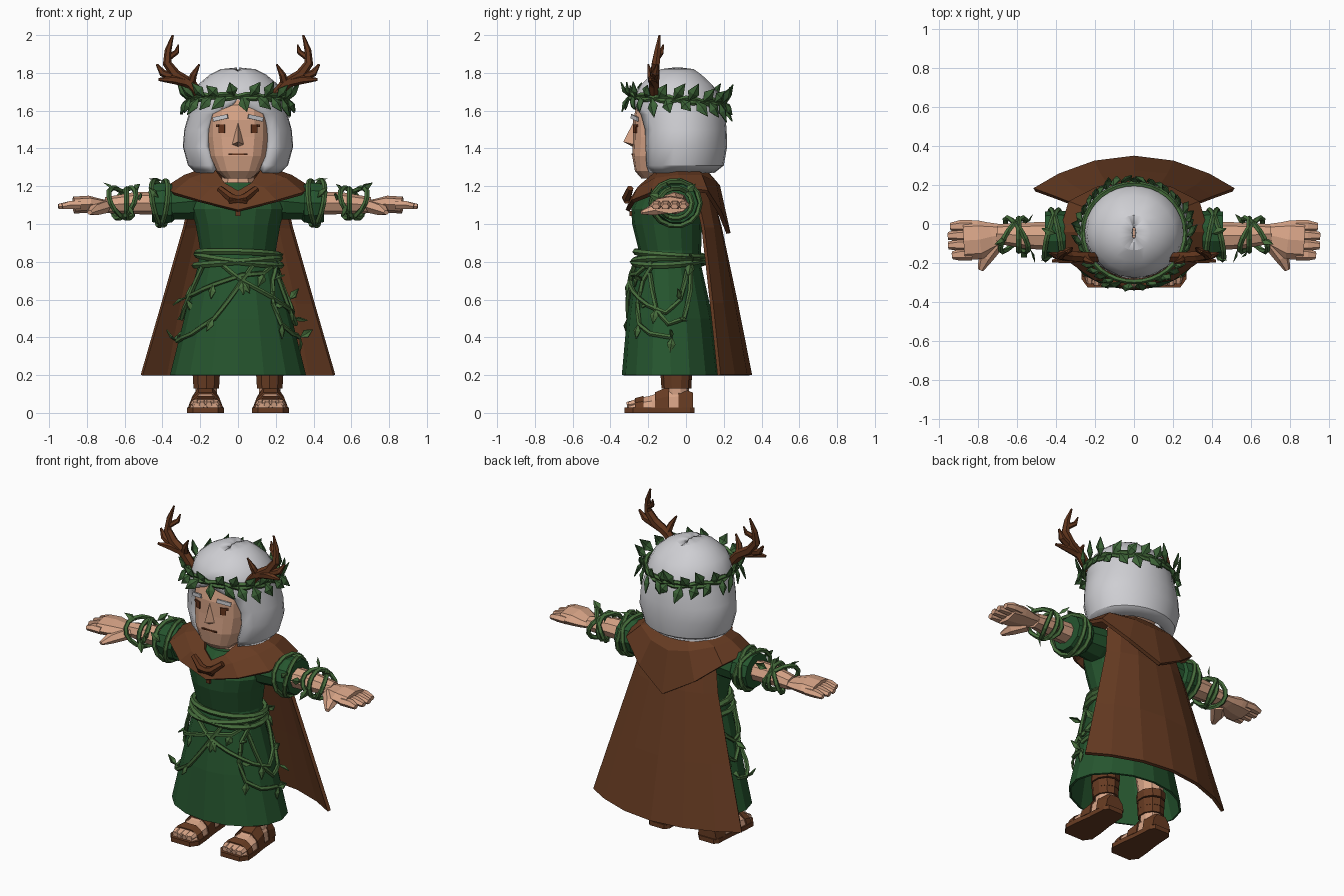
import bpy, bmesh, math, random
from mathutils import Vector as V, Matrix

if "Cube" in bpy.data.objects:
    bpy.data.objects.remove(bpy.data.objects["Cube"])
random.seed(4)

def mat(name, rgb):
    m = bpy.data.materials.new(name)
    m.diffuse_color = (*rgb, 1)
    m.use_nodes = True
    m.node_tree.nodes["Principled BSDF"].inputs["Base Color"].default_value = m.diffuse_color
    return m

GREEN = mat("dress green", (0.019, 0.092, 0.028))
VINE = mat("vine green", (0.062, 0.155, 0.045))
LEAF = mat("leaf green", (0.045, 0.125, 0.038))
CAPE = mat("cape brown", (0.135, 0.044, 0.016))
WOOD = mat("antler brown", (0.12, 0.036, 0.012))
SKIN = mat("skin", (0.68, 0.37, 0.24))
HAIR = mat("white hair", (0.62, 0.62, 0.65))
DARK = mat("dark brown", (0.13, 0.035, 0.012))

def finish(bm, name, m, thick=0, offset=0, smooth=None):
    bmesh.ops.remove_doubles(bm, verts=bm.verts, dist=0.0005)
    bmesh.ops.recalc_face_normals(bm, faces=bm.faces)
    me = bpy.data.meshes.new(name)
    bm.to_mesh(me)
    bm.free()
    me.materials.append(m)
    ob = bpy.data.objects.new(name, me)
    bpy.context.collection.objects.link(ob)
    if thick:
        mod = ob.modifiers.new("thickness", 'SOLIDIFY')
        mod.thickness, mod.offset = thick, offset
    if smooth:
        bpy.context.view_layer.objects.active = ob
        ob.select_set(True)
        bpy.ops.object.shade_smooth_by_angle(angle=math.radians(smooth))
        ob.select_set(False)
    return ob

def skin_rows(bm, rows, wrap=True, caps=(True, True), loop=False):
    vs = [[bm.verts.new(p) for p in r] for r in rows]
    n = len(rows[0])
    for i in range(len(vs) if loop else len(vs) - 1):
        a, b = vs[i], vs[(i + 1) % len(vs)]
        for j in range(n if wrap else n - 1):
            k = (j + 1) % n
            bm.faces.new((a[j], a[k], b[k], b[j]))
    if wrap and not loop:
        if caps[0]: bm.faces.new(vs[0])
        if caps[1]: bm.faces.new(vs[-1])

def loft(name, rows, m, wrap=True, caps=(True, True), **kw):
    bm = bmesh.new()
    skin_rows(bm, rows, wrap, caps)
    return finish(bm, name, m, **kw)

def ring(z, cy, rx, ry, n=16, p=1.0, cx=0):
    f = lambda t: math.copysign(abs(t) ** p, t) if abs(t) > 1e-6 else 0
    return [V((cx + rx * f(math.sin(a)), cy - ry * f(math.cos(a)), z))
            for a in [2 * math.pi * i / n for i in range(n)]]

def add_tube(bm, pts, rad, n=6, ref=(0, 0, 1), loop=False, flat=1.0):
    pts = [V(p) for p in pts]
    if not isinstance(rad, (list, tuple)): rad = [rad] * len(pts)
    rows, c = [], len(pts)
    for i, p in enumerate(pts):
        q0, q1 = (pts[i - 1], pts[(i + 1) % c]) if loop else (pts[max(i - 1, 0)], pts[min(i + 1, c - 1)])
        t = (q1 - q0).normalized()
        u = t.cross(V(ref)).normalized()
        v = u.cross(t)
        rows.append([p + rad[i] * (math.cos(a) * u + flat * math.sin(a) * v)
                     for a in [2 * math.pi * k / n for k in range(n)]])
    skin_rows(bm, rows, loop=loop)

def tubes(name, paths, m, **kw):
    bm = bmesh.new()
    for pts, rad in paths: add_tube(bm, pts, rad, **kw)
    return finish(bm, name, m)

def add_leaf(bm, base, d, out, length, width):
    base, d, out = V(base), V(d).normalized(), V(out).normalized()
    s = d.cross(out).normalized() * width / 2
    up = s.cross(d).normalized() * width * 0.25
    tip, mid = base + d * length, base + d * length * 0.45
    b, t, c, l, r = [bm.verts.new(q) for q in (base, tip, mid + up, mid + s, mid - s)]
    for f in ((b, l, c), (l, t, c), (b, c, r), (c, t, r)): bm.faces.new(f)

def box(name, loc, size, m, rz=0, ry=0):
    bm = bmesh.new()
    bmesh.ops.create_cube(bm, size=1, matrix=Matrix.Translation(loc) @ Matrix.Rotation(rz, 4, 'Z')
                          @ Matrix.Rotation(ry, 4, 'Y') @ Matrix.Diagonal((*size, 1)))
    return finish(bm, name, m)

def mirrored(half):
    return [V((-x, y, z)) for x, y, z in half[:0:-1]] + [V(p) for p in half]

# dress: z, centre y, half width, half depth
DRESS = [(.2, -.08, .36, .26), (.5, -.085, .285, .228), (.77, -.095, .215, .178), (.86, -.085, .2, .165),
         (1.0, -.1, .225, .185), (1.08, -.1, .25, .19), (1.17, -.08, .23, .17), (1.22, -.075, .14, .14)]
loft("dress", [ring(*d) for d in DRESS], GREEN, caps=(False, True), thick=.012, offset=-1)

def on_dress(deg, z, off=.012):
    i = max(k for k in range(len(DRESS) - 1) if DRESS[k][0] <= z)
    a, b = DRESS[i], DRESS[i + 1]
    t = (z - a[0]) / (b[0] - a[0])
    cy, rx, ry = [a[k] + t * (b[k] - a[k]) for k in (1, 2, 3)]
    r = math.radians(deg)
    return V(((rx + off) * math.sin(r), cy - (ry + off) * math.cos(r), z))

# waist vines and hanging vines
bm = bmesh.new()
for z, tilt, ph in ((.8, .02, 0), (.84, .015, 2), (.81, .03, 3.5)):
    add_tube(bm, [on_dress(a, z + tilt * math.sin(math.radians(a) + ph), .016) for a in range(0, 360, 18)],
             .017, n=5, loop=True)
hang = [[(62, .8), (35, .74), (5, .73), (-30, .68), (-62, .63), (-90, .61), (-120, .7), (-140, .79)],
        [(20, .78), (5, .7), (-10, .6), (-25, .5), (-50, .42), (-78, .38), (-95, .4)],
        [(-20, .78), (5, .7), (30, .64), (60, .57), (85, .53), (105, .6), (125, .79)],
        [(65, .79), (48, .7), (42, .58), (48, .47), (65, .42), (92, .4)],
        [(60, .74), (72, .55), (88, .47), (108, .5), (122, .65), (130, .8)],
        [(-55, .78), (-75, .6), (-95, .5), (-115, .55), (-130, .8)]]
for path in hang:
    fine = []
    for (a, z), (b, w) in zip(path, path[1:]):
        fine += [on_dress(a + (b - a) * t, z + (w - z) * t, .014) for t in (0, .5)]
    add_tube(bm, fine + [on_dress(*path[-1])], .013, n=5)
finish(bm, "dress_vines", VINE)
bm = bmesh.new()
for path in hang:
    for a, z in path[1::2] + path[-1:]:
        o = on_dress(a, z, .02)
        add_leaf(bm, o, (random.uniform(-.7, .7), -.1, random.uniform(-1, .6)), (o.x, o.y + .08, .2), .08, .045)
finish(bm, "dress_leaves", VINE, thick=.006)

# cape and mantle
cape = [[(0, .12, 1.2), (.1, .12, 1.2), (.18, .1, 1.19), (.24, .05, 1.17)],
        [(0, .18, .98), (.12, .175, .98), (.22, .14, .98), (.285, .09, .98)],
        [(0, .265, .58), (.17, .25, .58), (.31, .19, .58), (.4, .135, .58)],
        [(0, .34, .2), (.2, .315, .2), (.38, .25, .2), (.51, .175, .2)]]
loft("cape", [mirrored(r) for r in cape], CAPE, wrap=False, thick=.02)
mantle = [[(0, -.26, 1.17), (.07, -.225, 1.21), (.12, -.14, 1.28), (.14, -.05, 1.3), (.12, .05, 1.29), (.07, .09, 1.285), (0, .1, 1.28)],
          [(0, -.285, 1.13), (.14, -.25, 1.185), (.25, -.16, 1.235), (.28, -.04, 1.25), (.25, .08, 1.25), (.13, .15, 1.22), (0, .17, 1.2)],
          [(0, -.31, 1.07), (.2, -.28, 1.12), (.34, -.18, 1.16), (.375, -.04, 1.19), (.33, .11, 1.17), (.19, .18, 1.06), (0, .225, .95)]]
loft("mantle", [mirrored(r) for r in mantle], CAPE, wrap=False, thick=.022)
tubes("mantle_tie", [([(s * .1, -.295, 1.19), (s * .04, -.315, 1.14), (-s * .05, -.315, 1.12)], [.018, .025, .015])
                     for s in (1, -1)], WOOD)
box("chest_button", (0, -.292, 1.055), (.025, .012, .025), WOOD)

# head and neck: z, half width, front y, back y
head = [(1.24, .07, -.235, -.05), (1.28, .115, -.27, 0), (1.36, .155, -.285, .1), (1.46, .17, -.28, .12),
        (1.55, .17, -.28, .12), (1.63, .16, -.262, .1), (1.7, .1, -.18, .05)]
loft("head", [ring(z, (f + b) / 2, rx, (b - f) / 2, 16, .7) for z, rx, f, b in head], SKIN)
loft("neck", [ring(1.17, -.1, .1, .1, 10), ring(1.32, -.08, .08, .09, 10)], SKIN)
bm = bmesh.new()
top, tip, l, r, bot = [bm.verts.new(p) for p in ((0, -.278, 1.54), (0, -.332, 1.435), (-.034, -.272, 1.42),
                                                 (.034, -.272, 1.42), (0, -.275, 1.405))]
for f in ((top, l, tip), (top, tip, r), (tip, l, bot), (tip, bot, r), (top, r, bot, l)): bm.faces.new(f)
finish(bm, "nose", SKIN)
box("mouth", (0, -.284, 1.37), (.1, .009, .008), DARK)
for s in (1, -1):
    box("eye", (s * .086, -.27, 1.505), (.034, .009, .044), DARK, rz=s * .35)
    box("eyelash", (s * .107, -.262, 1.52), (.016, .009, .012), DARK, rz=s * .5)
    box("brow", (s * .093, -.272, 1.562), (.085, .009, .022), HAIR, rz=s * .4, ry=s * .2)

# hair: z, half width, half depth, centre y, front opening in degrees
hair = [(1.27, .225, .19, -.04, 36), (1.31, .265, .225, -.025, 34), (1.41, .293, .24, -.022, 37),
        (1.5, .285, .24, -.025, 37), (1.58, .262, .243, -.035, 33), (1.63, .252, .24, -.04, 8), (1.68, .242, .23, -.045, 0),
        (1.74, .21, .195, -.05, 0), (1.79, .15, .14, -.05, 0), (1.82, .09, .09, -.045, 0), (1.828, .01, .03, -.045, 0)]
rows = []
for z, rx, ry, cy, g in hair:
    row = []
    for k in range(21):
        a = math.radians(g + (360 - 2 * g) * k / 20)
        x = rx * math.sin(a)
        part = .012 if z > 1.7 and abs(x) < .005 else 0
        row.append(V((x, cy - ry * math.cos(a), z - part)))
    rows.append(row)
loft("hair", rows, HAIR, wrap=False, thick=.05, offset=-1, smooth=25)

# leaf wreath
def on_wreath(a, r=0):
    y = -.045 - (.25 + r) * math.cos(a)
    return V(((.262 + r) * math.sin(a), y, 1.655 - .07 * y))
bm = bmesh.new()
for ph in (0, math.pi):
    add_tube(bm, [on_wreath(a) + V((0, 0, .014 * math.sin(6 * a + ph)))
                  for a in [2 * math.pi * k / 36 for k in range(36)]], .013, n=5, loop=True)
finish(bm, "wreath_vine", VINE)
bm = bmesh.new()
for k in range(40):
    a = 2 * math.pi * (k + .5) / 40
    out = V((math.sin(a), -math.cos(a), 0))
    tan = V((math.cos(a), math.sin(a), 0)) * (1 if math.sin(a) > 0 else -1)
    d = tan * random.uniform(.2, .8) + V((0, 0, .8 if k % 2 else -.8)) + out * random.uniform(.15, .5)
    add_leaf(bm, on_wreath(a, .008), d, out, random.uniform(.085, .12), .062)
finish(bm, "wreath_leaves", LEAF, thick=.006)

def foot_row(s, y, h, w):
    return [V((s * .172 + w * math.sin(a), y, max(.025, .025 + h * math.cos(a))))
            for a in [math.radians(d) for d in (-90, -60, -25, 25, 60, 90)]]
FOOT = [(.03, .08, .055), (-.03, .125, .068), (-.1, .115, .072), (-.18, .075, .083), (-.26, .055, .088), (-.305, .035, .07)]

for s in (1, -1):
    side = "left" if s > 0 else "right"
    P = lambda *pts: [(s * x, y, z) for x, y, z in pts]
    # antlers
    tubes(side + "_antler", [
        (P((.19, -.17, 1.67), (.25, -.17, 1.74), (.33, -.165, 1.79), (.375, -.16, 1.85), (.37, -.15, 1.92), (.345, -.14, 2.0)),
         [.028, .03, .028, .024, .018, .006]),
        (P((.27, -.17, 1.75), (.34, -.18, 1.765), (.42, -.19, 1.765)), [.026, .024, .008]),
        (P((.35, -.17, 1.78), (.4, -.16, 1.8), (.43, -.15, 1.845)), [.022, .02, .006]),
        (P((.25, -.17, 1.74), (.235, -.19, 1.79), (.205, -.2, 1.845)), [.024, .018, .005]),
        (P((.37, -.155, 1.88), (.325, -.13, 1.91), (.315, -.12, 1.95)), [.018, .014, .004])], WOOD, ref=(0, 1, 0))
    # sleeve with rolled cuff, forearm, hand
    tubes(side + "_sleeve", [(P((.12, -.06, 1.12), (.24, -.06, 1.12), (.345, -.05, 1.11), (.35, -.05, 1.11), (.4, -.05, 1.11), (.455, -.05, 1.11)),
                              [.09, .11, .098, .115, .122, .113])], GREEN, n=10, flat=.93)
    tubes(side + "_forearm", [(P((.4, -.06, 1.11), (.55, -.06, 1.11), (.7, -.05, 1.1)), [.072, .068, .05])], SKIN, n=8, flat=.85)
    tubes(side + "_hand", [(P((.66, -.05, 1.1), (.73, -.065, 1.1), (.79, -.08, 1.105), (.87, -.085, 1.1)),
                            [.048, .075, .1, .1])], SKIN, n=8, flat=.45)
    tubes(side + "_fingers", [(P((.83, y, 1.1), (.89, y, 1.1), (tip, y - .003, 1.092)), [.031, .031, .02])
                              for y, tip in ((-.157, .93), (-.107, .95), (-.058, .952), (-.011, .94))]
          + [(P((.71, -.1, 1.09), (.76, -.17, 1.075), (.785, -.235, 1.06)), [.045, .04, .015])], SKIN, flat=.8)
    # vines on the arm
    bm = bmesh.new()
    for cx, r, tilt in ((.6, .087, .06), (.62, .087, -.065), (.59, .085, .0), (.4, .13, .03), (.42, .128, -.04)):
        add_tube(bm, P(*[(cx + tilt * math.cos(a + .6), -.055 + r * math.cos(a), 1.11 + r * .93 * math.sin(a))
                         for a in [2 * math.pi * k / 14 for k in range(14)]]), .014, n=5, ref=(1, 0, 0), loop=True)
    for x, y, z, dx, dy, dz in ((.58, -.14, 1.1, -.4, -.4, -.8), (.65, -.08, 1.18, .8, -.3, .5), (.56, .0, 1.17, -.5, .6, .5),
                                (.53, -.13, 1.13, -.3, -.9, .4), (.42, -.17, 1.14, .7, -.2, .7), (.4, -.05, 1.23, .8, .3, .1)):
        add_leaf(bm, (s * x, y, z), (s * dx, dy, dz), (.1, y + .06, z - 1.1), .08, .045)
    finish(bm, side + "_arm_vines", VINE)
    # leg and sandal
    loft(side + "_leg", [ring(z, cy, r, r * 1.1, 10, cx=s * .168) for z, cy, r in ((.07, -.05, .06), (.2, -.05, .062), (.45, -.06, .085))], SKIN)
    for z, r in ((.13, .071), (.175, .074), (.23, .078)):
        loft(side + "_leg_wrap", [ring(z, -.05, r, r * 1.12, 10, cx=s * .168), ring(z + .048, -.052, r + .003, r * 1.15, 10, cx=s * .168)], CAPE)
    loft(side + "_foot", [foot_row(s, *f) for f in FOOT], SKIN)
    sole = [(.045, .05), (.02, .07), (-.1, .078), (-.2, .092), (-.28, .098), (-.325, .065)]
    outline = [(s * .172 + w, y) for y, w in sole] + [(s * .172 - w, y) for y, w in sole[::-1]]
    loft(side + "_sole", [[V((x, y, z)) for x, y in outline] for z in (0, .028)], CAPE)
    for y0, h0, w0, y1, h1, w1 in ((-.27, .058, .093, -.225, .072, .094), (-.165, .092, .089, -.09, .128, .08), (-.04, .125, .076, .038, .09, .064)):
        loft(side + "_strap", [foot_row(s, y0, h0, w0), foot_row(s, y1, h1, w1)], CAPE)
    # toes
    tubes(side + "_toes", [([(s * .172 + dx, -.27, .05), (s * .172 + dx, -.318 + abs(dx) * .25, .043)], [.024, .016])
                           for dx in (-.055, -.018, .018, .055)], SKIN)
